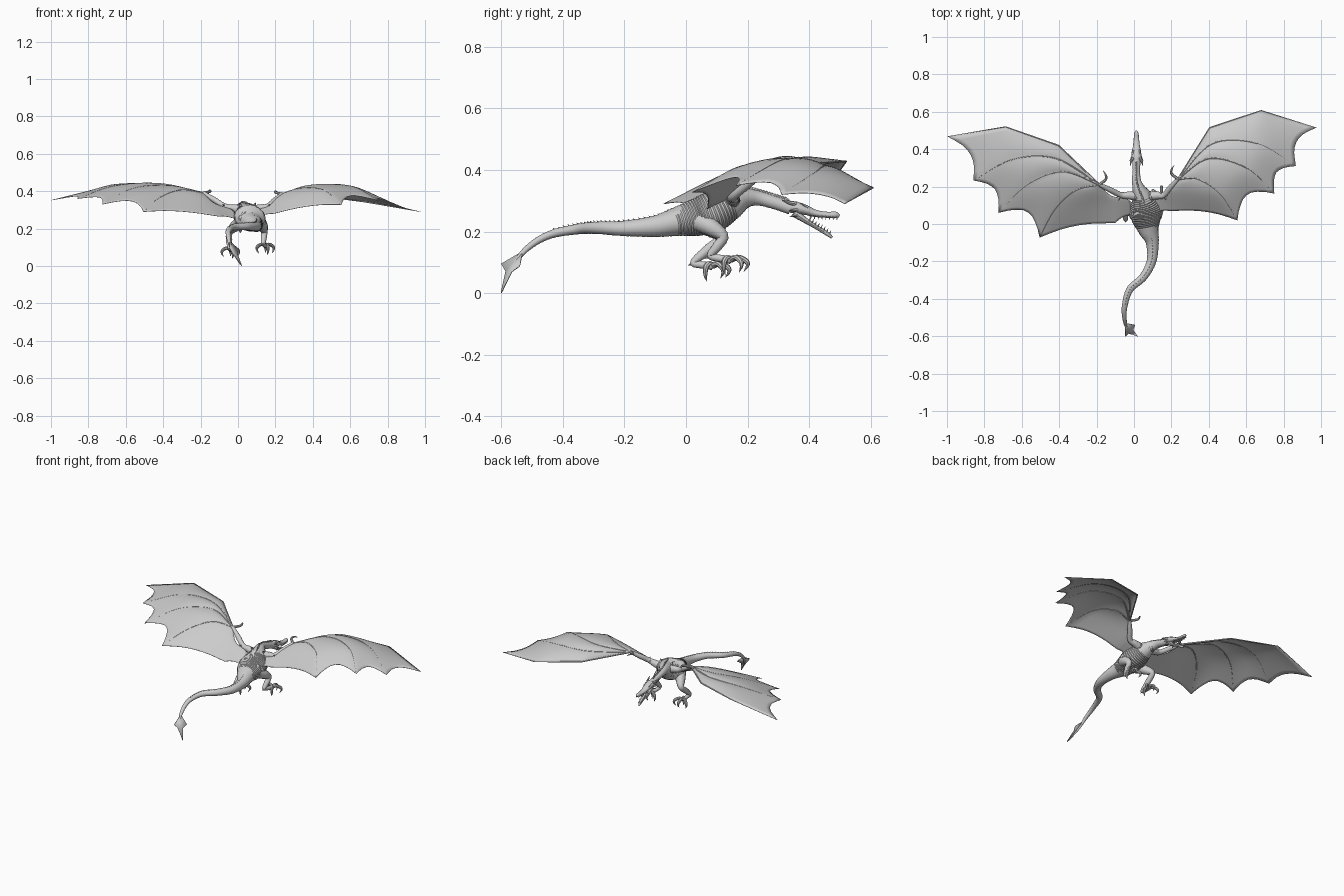
import bpy, bmesh, math
from mathutils import Vector as V


def spline(pts, n, linear=False):
    """Resample tuples through a Catmull-Rom (or straight) path."""
    P = [V(p) for p in pts]
    P = [P[0] * 2 - P[1]] + P + [P[-1] * 2 - P[-2]]
    out = []
    for k in range(n + 1):
        f = k / n * (len(pts) - 1)
        i = min(int(f), len(pts) - 2)
        t = f - i
        a, b, c, d = P[i:i + 4]
        if linear:
            out.append(b.lerp(c, t))
        else:
            out.append(0.5 * (2 * b + (c - a) * t + (2 * a - 5 * b + 4 * c - d) * t * t
                              + (3 * b - a - 3 * c + d) * t ** 3))
    return out


def tube(bm, pts, sides=8, steps=10, band=0.0):
    """Sweep an ellipse; points are (x, y, z, r) or (x, y, z, r_side, r_up)."""
    S = spline([p if len(p) == 5 else tuple(p) + (p[3],) for p in pts], steps)
    C = [V(p[:3]) for p in S]
    side, rings = None, []
    for k, p in enumerate(S):
        t = (C[min(k + 1, steps)] - C[max(k - 1, 0)]).normalized()
        if side is None:
            side = V((1, 0, 0)) if abs(t.x) < 0.85 else V((0, 1, 0))
        side = (side - t * side.dot(t)).normalized()
        up = side.cross(t)
        g = 1 + (band if k % 2 else -band)
        rx, rz = max(p[3], .0006) * g, max(p[4], .0006) * g
        rings.append([bm.verts.new(C[k] + side * rx * math.cos(a) + up * rz * math.sin(a))
                      for a in (2 * math.pi * j / sides for j in range(sides))])
    for a, b in zip(rings, rings[1:]):
        for j in range(sides):
            bm.faces.new((a[j], a[(j + 1) % sides], b[(j + 1) % sides], b[j]))
    bm.faces.new(rings[0][::-1])
    bm.faces.new(rings[-1])


def spike(bm, a, b, r):
    tube(bm, [(*a, r), (*b, .0006)], 5, 1)


def finish(name, bm, solid=0):
    if not solid:
        bmesh.ops.recalc_face_normals(bm, faces=bm.faces)
    me = bpy.data.meshes.new(name)
    bm.to_mesh(me)
    bm.free()
    o = bpy.data.objects.new(name, me)
    bpy.context.collection.objects.link(o)
    if solid:
        m = o.modifiers.new("thickness", 'SOLIDIFY')
        m.thickness, m.offset = solid, 0
    bpy.ops.object.select_all(action='DESELECT')
    o.select_set(True)
    bpy.context.view_layer.objects.active = o
    bpy.ops.object.shade_smooth_by_angle(angle=math.radians(40))
    return o


# Neck, torso and tail as one banded sweep
BODY = [(.013, .34, .277, .022, .022), (.013, .29, .293, .02, .021), (.013, .235, .308, .024, .024),
        (.025, .19, .308, .034, .034), (.045, .14, .287, .058, .053), (.06, .085, .262, .082, .066),
        (.066, .03, .245, .08, .06), (.078, -.03, .232, .056, .047), (.098, -.1, .217, .035, .035),
        (.093, -.2, .21, .026, .025), (.048, -.285, .212, .022, .02), (-.022, -.35, .208, .019, .017),
        (-.05, -.44, .19, .015, .013), (-.05, -.51, .15, .011, .01), (-.035, -.56, .09, .006, .006),
        (.012, -.596, .008, .002, .002)]
bm = bmesh.new()
tube(bm, BODY, 20, 180, .02)
finish("body", bm)

# Dorsal spines, tallest on the neck
bm = bmesh.new()
S = spline(BODY, 90)
for i, (a, b) in enumerate(zip(S[1:72], S[2:73])):
    h = .010 if i < 26 else .005
    base = V((a[0], a[1], a[2] + a[4] * .95))
    d = (V(b[:3]) - V(a[:3])).normalized()
    spike(bm, base, base + d * h * 1.2 + V((0, 0, h)), h * .6)
finish("dorsal_spines", bm)

# Tail blade
bm = bmesh.new()
blade = [(-.047, -.53, .135), (.005, -.54, .088), (-.005, -.565, .07), (.02, -.6, .001),
         (-.03, -.585, .07), (-.045, -.6, .095)]
bm.faces.new([bm.verts.new(p) for p in blade])
bmesh.ops.triangulate(bm, faces=bm.faces)
finish("tail_blade", bm, .004)

# Head: skull with snout, open lower jaw, horns, brows and teeth
HX = .013
bm = bmesh.new()
tube(bm, [(HX, .325, .28, .018, .016), (HX, .35, .279, .026, .02), (HX, .385, .271, .025, .017),
          (HX, .42, .259, .018, .012), (HX, .46, .254, .014, .01), (HX, .485, .254, .011, .011),
          (HX, .498, .25, .004, .005)], 14, 26, .02)
finish("skull", bm)
bm = bmesh.new()
tube(bm, [(HX, .35, .262, .02, .014), (HX, .38, .241, .018, .01), (HX, .42, .216, .013, .007),
          (HX, .46, .192, .009, .007), (HX, .474, .18, .003, .004)], 12, 20, .02)
finish("lower_jaw", bm)
bm, teeth = bmesh.new(), bmesh.new()
for s in (-1, 1):
    tube(bm, [(HX + s * .018, .355, .29, .008), (HX + s * .028, .335, .294, .006),
              (HX + s * .034, .31, .303, .0006)], 7, 8)
    spike(bm, (HX + s * .022, .36, .27), (HX + s * .038, .335, .268), .007)
    spike(bm, (HX + s * .018, .36, .255), (HX + s * .03, .335, .247), .006)
    spike(bm, (HX + s * .016, .395, .278), (HX + s * .02, .37, .293), .006)
    for i in range(8):
        f = i / 7
        x = HX + s * (.018 - .011 * f)
        y = .405 + .085 * f
        spike(teeth, (x, y, .252 - .004 * f), (x, y, .24 - .003 * f), .003)
        y, z = .4 + .066 * f, .234 - .042 * f
        spike(teeth, (HX + s * (.014 - .008 * f), y, z), (HX + s * (.015 - .008 * f), y + .005, z + .012), .0028)
finish("horns", bm)
finish("teeth", teeth)

# Wings: finger lines from wrist to trailing tips, last two are arm and flank
RIGHT = [[(.235, .24, .385)],
         [(.405, .515, .38), (.68, .607, .342), (.975, .515, .29)],
         [(.42, .43, .415), (.66, .43, .40), (.865, .31, .32)],
         [(.40, .35, .43), (.60, .30, .427), (.75, .163, .35)],
         [(.34, .24, .415), (.46, .16, .405), (.553, .02, .327)],
         [(.205, .19, .36), (.175, .145, .325), (.19, .07, .28)],
         [(.19, .17, .345), (.12, .14, .31), (.11, .05, .26)]]
LEFT = [[(-.185, .21, .39)],
        [(-.404, .42, .42), (-.687, .52, .428), (-.997, .468, .352)],
        [(-.42, .35, .435), (-.65, .345, .43), (-.858, .233, .36)],
        [(-.38, .28, .43), (-.57, .21, .412), (-.724, .06, .33)],
        [(-.31, .18, .405), (-.42, .08, .365), (-.505, -.072, .29)],
        [(-.155, .16, .355), (-.125, .10, .315), (-.1, .005, .265)],
        [(-.12, .15, .33), (-.03, .13, .30), (-.01, .05, .25)]]
SCALLOP = (.07, .09, .14, .07, .04)
N, M = 24, 8

for side, table in (("right", RIGHT), ("left", LEFT)):
    s = 1 if side == "right" else -1
    wrist = table[0][0]
    F = [[wrist] + f for f in table[1:]]
    L = [lambda n, f=f, i=i: spline(f, n, i == 0) for i, f in enumerate(F)]
    bm = bmesh.new()
    cols = []
    for g in range(5):
        A, B = L[g](240), L[g + 1](240)
        for j in range(M + (g == 4)):
            t = j / M
            bow = 4 * t * (1 - t)
            col = []
            for k in range(N + 1):
                v = k / N
                q = round(240 * (v - SCALLOP[g] * bow * v ** 3))
                p = A[q].lerp(B[q], t)
                p.z += .009 * bow * math.sin(math.pi * v) * (g < 4)
                col.append(bm.verts.new(p))
            cols.append(col)
    for a, b in zip(cols, cols[1:]):
        for k in range(N):
            q = (a[k], a[k + 1], b[k + 1], b[k])
            bm.faces.new(q if s < 0 else q[::-1])
    bmesh.ops.remove_doubles(bm, verts=bm.verts, dist=.0001)
    finish(side + "_wing_membrane", bm, .002)

    # Finger bones, arm and thumb claw
    bm = bmesh.new()
    for i in range(4):
        P = L[i](24)
        tube(bm, [(*p, .0055 - .0045 * k / 24) for k, p in enumerate(P)], 7, 24)
    w = V(wrist)
    sh, el = V((.05 + s * .035, .15, .3)), V((.045 + s * .115, .155, .318))
    tube(bm, [(*sh, .026), (*sh.lerp(el, .5), .021), (*el, .016), (*el.lerp(w, .5), .015),
              (*w, .01)], 12, 30, .04)
    tube(bm, [(*w, .009), (*(w + V((-s * .035, .03, .008))), .007),
              (*(w + V((-s * .032, .055, .014))), .005), (*(w + V((-s * .02, .075, .006))), .0006)], 8, 12)
    spike(bm, el, el + V((s * .012, -.03, .012)), .009)
    spike(bm, sh + V((0, 0, .015)), sh + V((s * .01, -.025, .04)), .012)
    finish(side + "_wing_arm", bm)

# Legs: thigh, shin, foot and hooked toes
LEGS = {"left": [(.01, .045, .23, .034), (-.02, .085, .208, .028), (-.045, .115, .18, .018),
                 (-.048, .07, .14, .017), (-.045, .025, .1, .012), (-.042, .05, .092, .012),
                 (-.04, .085, .088, .013)],
        "right": [(.115, .04, .235, .034), (.132, .085, .212, .028), (.14, .12, .183, .018),
                  (.138, .1, .15, .016), (.135, .08, .122, .012), (.14, .11, .113, .012),
                  (.147, .145, .108, .013)]}
for side, pts in LEGS.items():
    bm = bmesh.new()
    tube(bm, pts, 12, 48, .03)
    f, h = V(pts[-1][:3]), V(pts[-3][:3])
    for dx, dy, dz in ((-.042, .032, -.02), (0, .05, -.018), (.04, .032, -.02), (.012, -.02, -.03)):
        d = V((dx, dy, 0))
        tube(bm, [(*f, .01), (*(f + d * .5 + V((0, 0, .008))), .009), (*(f + d + V((0, 0, -.004))), .009),
                  (*(f + d * 1.1 + V((0, 0, dz))), .006), (*(f + d * .85 + V((0, 0, dz - .02))), .0006)], 8, 14)
    spike(bm, h, h + V((0, -.018, -.01)), .009)
    finish(side + "_leg", bm)
